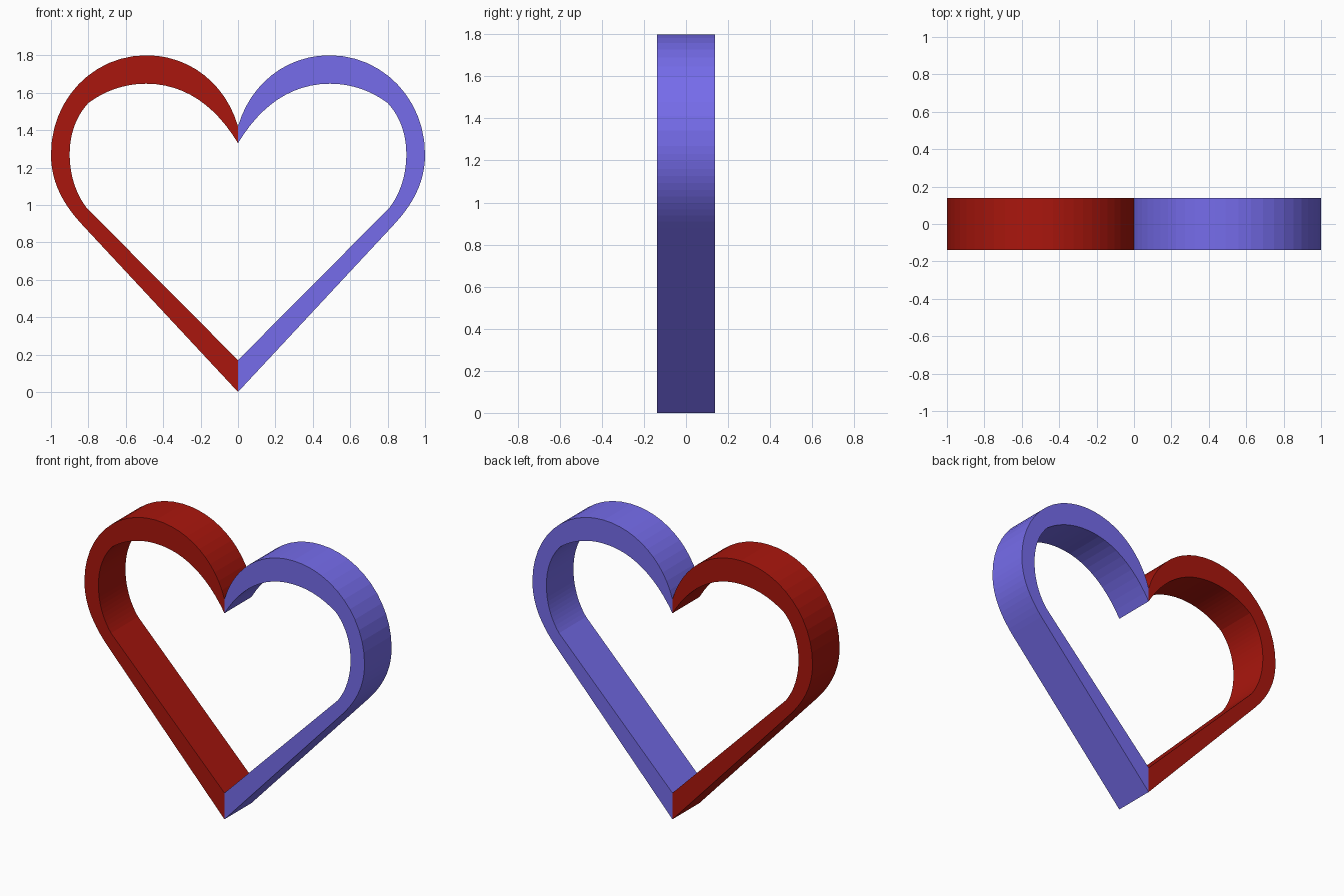
import bpy, bmesh
from mathutils import Vector
from mathutils.geometry import interpolate_bezier

if "Cube" in bpy.data.objects:
    bpy.data.objects.remove(bpy.data.objects["Cube"])

HALF_DEPTH = 0.138
STEPS = 13  # points per curve segment

# Right half of the heart as (start, handle, handle, end) segments in x, z
OUTER = [
    ((0, 1.42), (0.065, 1.645), (0.255, 1.80), (0.49, 1.80)),
    ((0.49, 1.80), (0.775, 1.80), (1.0, 1.565), (1.0, 1.27)),
    ((1.0, 1.27), (1.0, 1.115), (0.93, 0.995), (0.82, 0.88)),
]
INNER = [
    ((0, 1.33), (0.12, 1.53), (0.285, 1.648), (0.49, 1.648)),
    ((0.49, 1.648), (0.60, 1.648), (0.705, 1.615), (0.80, 1.545)),
    ((0.80, 1.545), (0.865, 1.475), (0.90, 1.38), (0.90, 1.27)),
    ((0.90, 1.27), (0.90, 1.165), (0.87, 1.065), (0.81, 0.985)),
]


def path(segments, tip):
    """Sample the lobe curves and finish with the straight run to the tip."""
    pts = [Vector(segments[0][0])]
    for a, b, c, d in segments:
        curve = interpolate_bezier(*[Vector((*p, 0)) for p in (a, b, c, d)], STEPS)
        pts += [p.xy for p in curve[1:]]
    return pts + [Vector((0, tip))]


def heart_half(name, side, color):
    outline = path(OUTER, 0.0) + path(INNER, 0.17)[::-1]
    bm = bmesh.new()
    face = bm.faces.new([bm.verts.new((side * p.x, -HALF_DEPTH, p.y)) for p in outline])
    new = bmesh.ops.extrude_face_region(bm, geom=[face])["geom"]
    verts = [v for v in new if isinstance(v, bmesh.types.BMVert)]
    bmesh.ops.translate(bm, verts=verts, vec=(0, 2 * HALF_DEPTH, 0))
    if not any(f.normal.y < -0.9 and f.calc_center_median().y < -0.1 for f in bm.faces):
        # restore the front cap if the extrusion moved it to the back
        front = [v for v in bm.verts if v.co.y < 0]
        edges = [e for e in bm.edges if all(v in front for v in e.verts)]
        if any(len(e.link_faces) == 1 for e in edges):
            bmesh.ops.holes_fill(bm, edges=edges)
    bmesh.ops.recalc_face_normals(bm, faces=bm.faces)
    mesh = bpy.data.meshes.new(name)
    bm.to_mesh(mesh)
    bm.free()
    mat = bpy.data.materials.new(name + "_color")
    mat.diffuse_color = color
    mat.use_nodes = True
    mat.node_tree.nodes["Principled BSDF"].inputs["Base Color"].default_value = mat.diffuse_color
    mesh.materials.append(mat)
    obj = bpy.data.objects.new(name, mesh)
    bpy.context.collection.objects.link(obj)


# Two coloured halves meeting at the centre line
heart_half("left_heart_half", -1, (0.40, 0.008, 0.004, 1))
heart_half("right_heart_half", 1, (0.18, 0.15, 0.83, 1))
